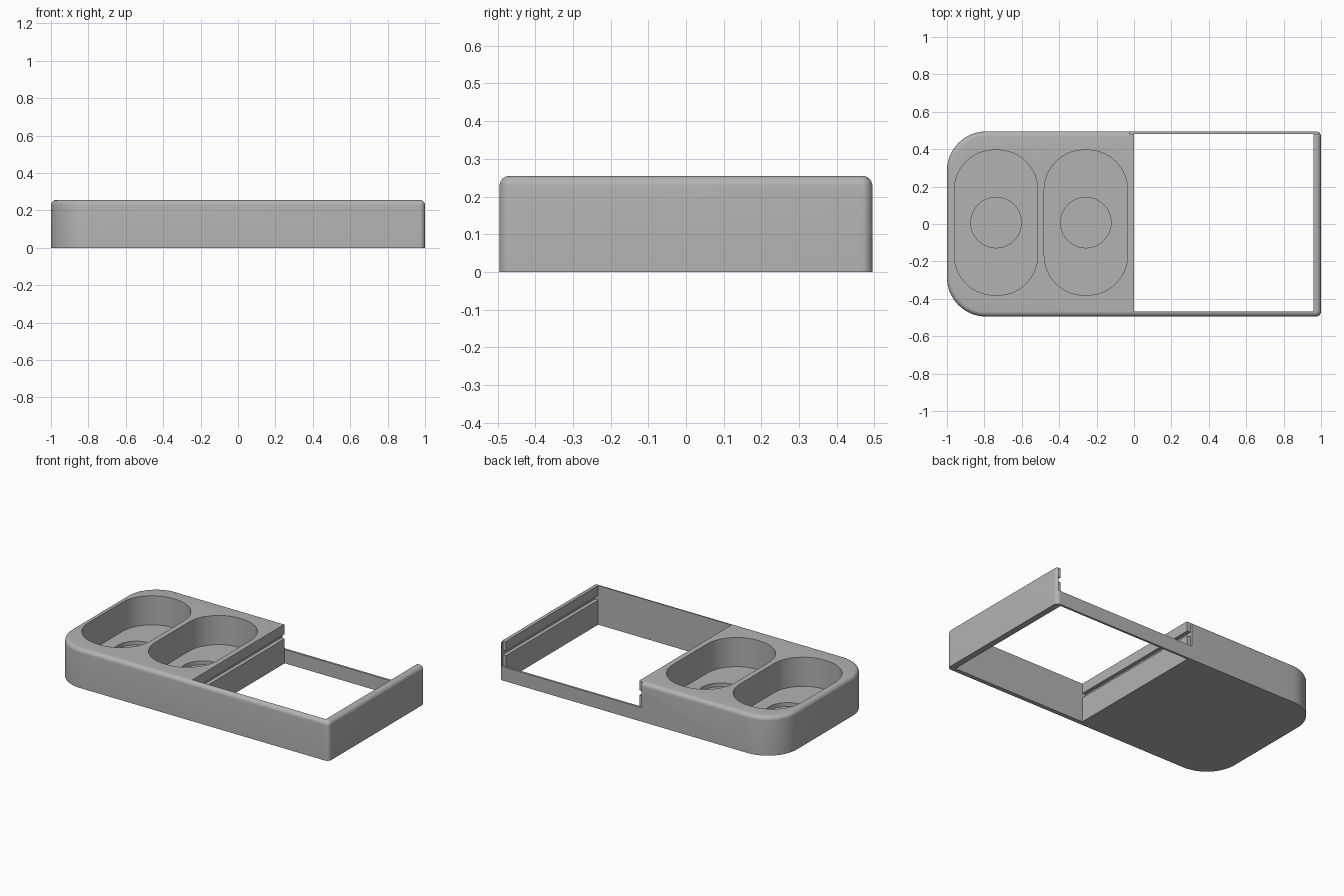
import bpy, bmesh, math

if "Cube" in bpy.data.objects:
    bpy.data.objects.remove(bpy.data.objects["Cube"])

grey = bpy.data.materials.new("plain grey")
grey.diffuse_color = (0.45, 0.45, 0.45, 1)
grey.use_nodes = True
grey.node_tree.nodes["Principled BSDF"].inputs["Base Color"].default_value = grey.diffuse_color


def outline(x0, x1, y0, y1, r_left, r_right, inset=0.0, seg=16):
    """Rounded rectangle, with separate radii for left and right corners."""
    x0, x1, y0, y1 = x0 + inset, x1 - inset, y0 + inset, y1 - inset
    rl, rr = max(r_left - inset, 0.002), max(r_right - inset, 0.002)
    pts = []
    corners = ((x1 - rr, y1 - rr, rr, 0), (x0 + rl, y1 - rl, rl, 90),
               (x0 + rl, y0 + rl, rl, 180), (x1 - rr, y0 + rr, rr, 270))
    for cx, cy, r, start in corners:
        for i in range(seg + 1):
            a = math.radians(start + 90 * i / seg)
            pts.append((cx + r * math.cos(a), cy + r * math.sin(a)))
    return pts


def loft(name, rings):
    """Solid from (points, z) rings with flat caps."""
    bm = bmesh.new()
    loops = [[bm.verts.new((x, y, z)) for x, y in pts] for pts, z in rings]
    n = len(loops[0])
    for a, b in zip(loops, loops[1:]):
        for i in range(n):
            j = (i + 1) % n
            bm.faces.new((a[i], a[j], b[j], b[i]))
    bm.faces.new(loops[0][::-1])
    bm.faces.new(loops[-1])
    bmesh.ops.recalc_face_normals(bm, faces=bm.faces)
    mesh = bpy.data.meshes.new(name)
    bm.to_mesh(mesh)
    bm.free()
    mesh.materials.append(grey)
    ob = bpy.data.objects.new(name, mesh)
    bpy.context.collection.objects.link(ob)
    return ob


def box(name, x0, x1, y0, y1, z0, z1):
    pts = [(x0, y0), (x1, y0), (x1, y1), (x0, y1)]
    return loft(name, [(pts, z0), (pts, z1)])


# Tray body with rounded left corners and a rounded top edge
H, F = 0.255, 0.027
rings = [(outline(-1, 1, -0.495, 0.495, 0.21, 0.028), 0)]
for k in range(7):
    a = math.pi / 2 * k / 6
    rings.append((outline(-1, 1, -0.495, 0.495, 0.21, 0.028, F * (1 - math.cos(a))),
                  H - F + F * math.sin(a)))
tray = loft("tray_body", rings)

cutters = [
    # Open bay, lowered back wall and the sliding groove on both sides
    box("bay_cutter", 0, 0.96, -0.467, 0.481, -0.1, 0.4),
    box("back_wall_cutter", -0.025, 0.984, 0.48, 0.6, 0.09, 0.4),
    box("groove_cutter", -0.025, 0.984, -0.466, 0.55, 0.16, 0.19),
]
# Two deep pockets, each with a shallow round recess in its floor
for x0 in (-0.96, -0.48):
    pocket = outline(x0, x0 + 0.445, -0.38, 0.395, 0.212, 0.212)
    cutters.append(loft("pocket_cutter", [(pocket, 0.065), (pocket, 0.4)]))
    cx, cy, r = x0 + 0.2225, 0.0075, 0.135
    ring = [(cx + r * math.cos(i * math.tau / 48), cy + r * math.sin(i * math.tau / 48))
            for i in range(48)]
    cutters.append(loft("recess_cutter", [(ring, 0.04), (ring, 0.1)]))

for c in cutters:
    c.hide_render = True
    mod = tray.modifiers.new(c.name, 'BOOLEAN')
    mod.operation = 'DIFFERENCE'
    mod.solver = 'EXACT'
    mod.object = c

# Bake the cuts and remove the cutters
deps = bpy.context.evaluated_depsgraph_get()
result = bpy.data.meshes.new_from_object(tray.evaluated_get(deps))
tray.modifiers.clear()
tray.data = result
result.materials.clear()
result.materials.append(grey)
for p in result.polygons:
    p.material_index = 0
for c in cutters:
    bpy.data.objects.remove(c)

bpy.ops.object.select_all(action='DESELECT')
tray.select_set(True)
bpy.context.view_layer.objects.active = tray
bpy.ops.object.shade_smooth_by_angle(angle=math.radians(30))
